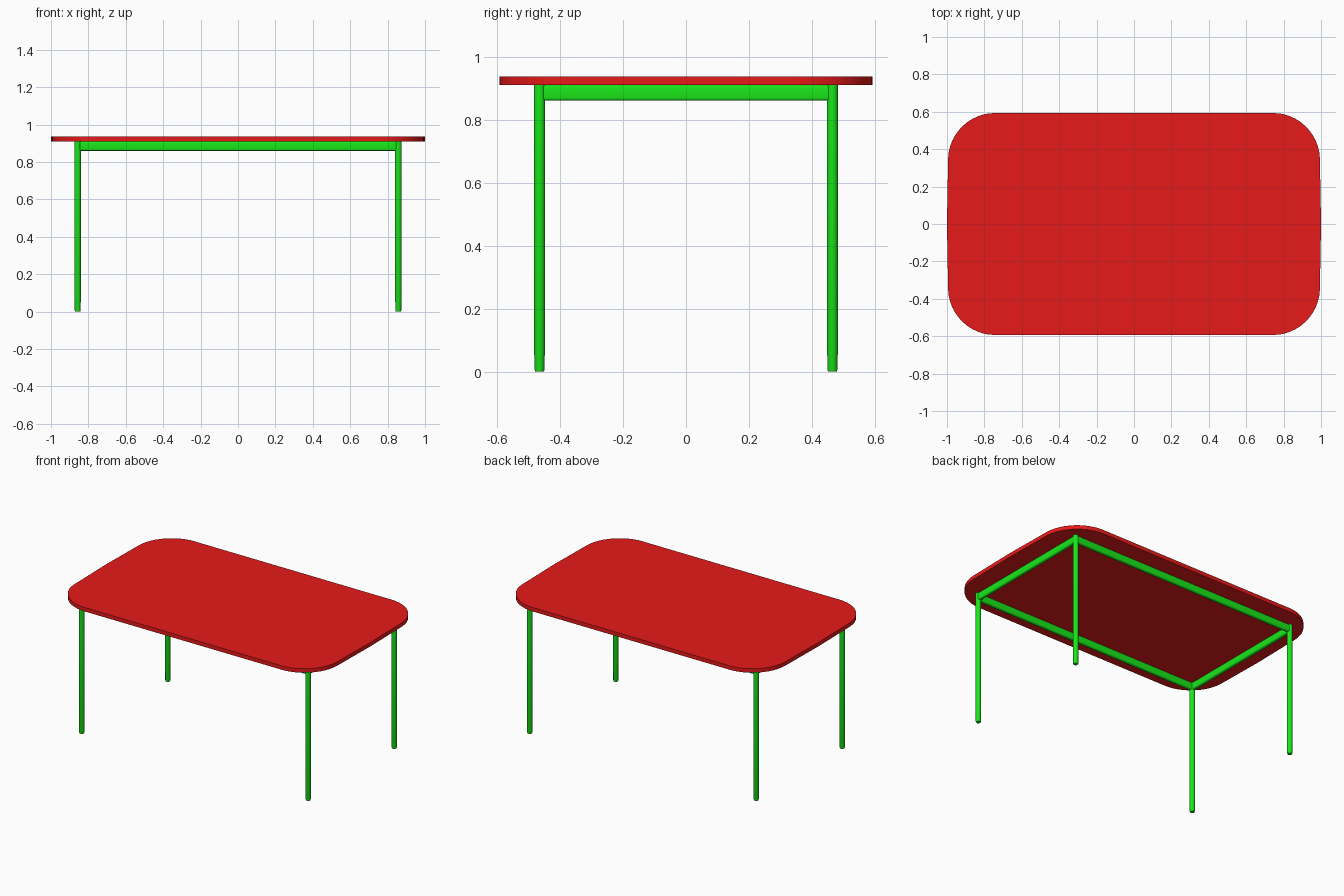
import bpy, bmesh
from math import cos, sin, pi, radians

if "Cube" in bpy.data.objects:
    bpy.data.objects.remove(bpy.data.objects["Cube"])


def material(name, color):
    m = bpy.data.materials.new(name)
    m.diffuse_color = color
    m.use_nodes = True
    m.node_tree.nodes["Principled BSDF"].inputs["Base Color"].default_value = m.diffuse_color
    return m


RED = material("red_top", (0.8, 0.01, 0.01, 1))
GREEN = material("green_frame", (0.01, 0.8, 0.01, 1))


def finish(name, bm, mat, location=(0, 0, 0)):
    bmesh.ops.recalc_face_normals(bm, faces=bm.faces)
    mesh = bpy.data.meshes.new(name)
    bm.to_mesh(mesh)
    bm.free()
    mesh.materials.append(mat)
    ob = bpy.data.objects.new(name, mesh)
    ob.location = location
    bpy.context.collection.objects.link(ob)
    bpy.ops.object.select_all(action='DESELECT')
    ob.select_set(True)
    bpy.context.view_layer.objects.active = ob
    bpy.ops.object.shade_smooth_by_angle(angle=radians(35))
    return ob


def extrude_outline(points, vector):
    bm = bmesh.new()
    face = bm.faces.new([bm.verts.new(p) for p in points])
    ext = bmesh.ops.extrude_face_region(bm, geom=[face], use_keep_orig=True)
    verts = [g for g in ext["geom"] if isinstance(g, bmesh.types.BMVert)]
    bmesh.ops.translate(bm, verts=verts, vec=vector)
    return bm


def rounded_rect(hx, hy, r, steps):
    pts = []
    for i, (sx, sy) in enumerate([(1, 1), (-1, 1), (-1, -1), (1, -1)]):
        for k in range(steps + 1):
            a = (i + k / steps) * pi / 2
            pts.append((sx * (hx - r) + r * cos(a), sy * (hy - r) + r * sin(a)))
    return pts


LEG_X, LEG_Y, LEG_R = 0.857, 0.465, 0.0175
TOP_Z, THICK = 0.937, 0.027
UNDER = TOP_Z - THICK

# Table top: rounded slab with slightly bowed short ends
outline = []
for x, y in rounded_rect(1.0, 0.593, 0.24, 12):
    outline.append((x * (1 - 0.05 * y * y), y, UNDER))
    if x < -0.999 and y > 0 or x > 0.999 and y < 0:
        for t in (0.5, 0, -0.5):  # points along the bowed end
            yy = 2 * y * t
            outline.append((x * (1 - 0.05 * yy * yy), yy, UNDER))
finish("table_top", extrude_outline(outline, (0, 0, THICK)), RED)

# Legs: round tubes with a slightly narrower foot
LEG_PROFILE = [(0.014, 0), (0.016, 0.006), (0.016, 0.05), (LEG_R, 0.054), (LEG_R, UNDER)]
SIDES = 24
for fb, sy in (("front", -1), ("back", 1)):
    for lr, sx in (("left", -1), ("right", 1)):
        bm = bmesh.new()
        rings = [[bm.verts.new((r * cos(2 * pi * k / SIDES), r * sin(2 * pi * k / SIDES), z))
                  for k in range(SIDES)] for r, z in LEG_PROFILE]
        for a, b in zip(rings, rings[1:]):
            for k in range(SIDES):
                n = (k + 1) % SIDES
                bm.faces.new((a[k], a[n], b[n], b[k]))
        bm.faces.new(rings[0])
        bm.faces.new(rings[-1])
        finish(f"{fb}_{lr}_leg", bm, GREEN, (sx * LEG_X, sy * LEG_Y, 0))

# Apron rails: flat rounded tubes running between the legs
RAIL_H = 0.05
section = rounded_rect(0.0125, RAIL_H / 2, 0.009, 4)
RAIL_Z = UNDER - RAIL_H / 2
for name, s in (("front", -1), ("back", 1)):
    pts = [(-LEG_X, u, v) for u, v in section]
    finish(f"{name}_rail", extrude_outline(pts, (2 * LEG_X, 0, 0)), GREEN, (0, s * LEG_Y, RAIL_Z))
for name, s in (("left", -1), ("right", 1)):
    pts = [(u, -LEG_Y, v) for u, v in section]
    finish(f"{name}_rail", extrude_outline(pts, (0, 2 * LEG_Y, 0)), GREEN, (s * LEG_X, 0, RAIL_Z))
